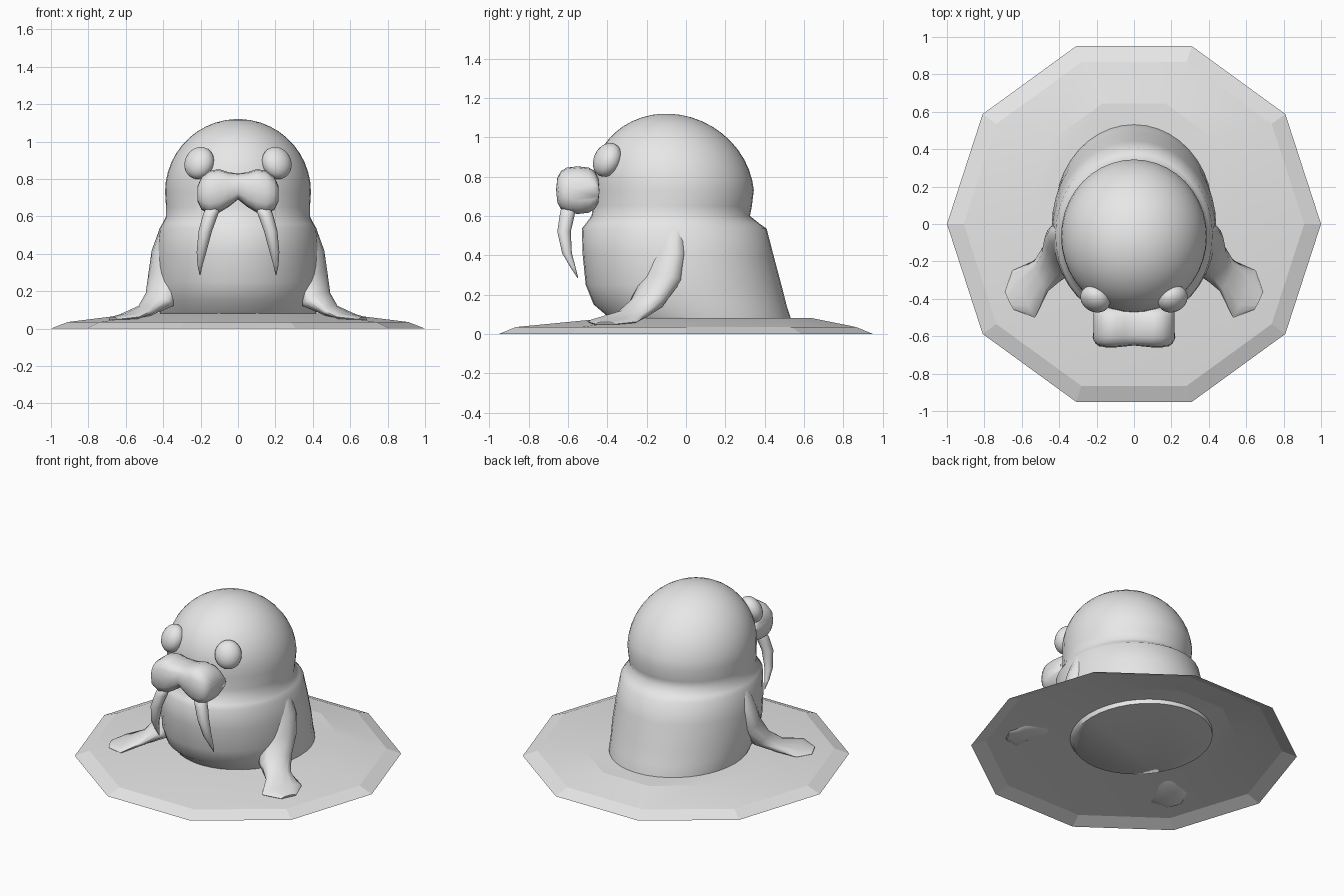
import bpy, bmesh, math
from mathutils import Vector, Matrix

cube = bpy.data.objects.get("Cube")
if cube:
    bpy.data.objects.remove(cube, do_unlink=True)

grey = bpy.data.materials.new("plain_grey")
grey.use_nodes = True
grey.diffuse_color = (0.8, 0.8, 0.8, 1)
grey.node_tree.nodes["Principled BSDF"].inputs["Base Color"].default_value = (0.8, 0.8, 0.8, 1)


def ellipse(centre, u, v, sides, power=1.0):
    """Ring of points about centre spanned by half axes u and v; power < 1 squares it off."""
    c, u, v = Vector(centre), Vector(u), Vector(v)
    soft = lambda t: math.copysign(abs(t) ** power, t)
    angles = [2 * math.pi * i / sides for i in range(sides)]
    return [c + u * soft(math.cos(a)) + v * soft(math.sin(a)) for a in angles]


def loft(name, rings, angle=math.pi, cap_start=True, cap_end=True):
    """Skin equal-sized rings into one mesh object."""
    bm = bmesh.new()
    rows = [[bm.verts.new(p) for p in ring] for ring in rings]
    n = len(rows[0])
    for low, high in zip(rows, rows[1:]):
        for i in range(n):
            j = (i + 1) % n
            bm.faces.new((low[i], low[j], high[j], high[i]))
    if cap_start:
        bm.faces.new(rows[0][::-1])
    if cap_end:
        bm.faces.new(rows[-1])
    bmesh.ops.recalc_face_normals(bm, faces=bm.faces)
    return finish(name, bm, angle)


def finish(name, bm, angle):
    mesh = bpy.data.meshes.new(name)
    bm.to_mesh(mesh)
    bm.free()
    mesh.materials.append(grey)
    ob = bpy.data.objects.new(name, mesh)
    bpy.context.collection.objects.link(ob)
    bpy.ops.object.select_all(action='DESELECT')
    ob.select_set(True)
    bpy.context.view_layer.objects.active = ob
    bpy.ops.object.shade_smooth_by_angle(angle=angle)
    return ob


# Ice floe: open ten-sided shell, its raised top set towards the back
loft("ice_floe", [ellipse((0, y, z), (r, 0, 0), (0, r, 0), 10)
                  for r, y, z in [(1, 0, 0), (0.91, 0, 0.035), (0.55, 0.12, 0.08)]],
     angle=math.radians(10), cap_start=False)

# Torso and neck: height, front y, back y, half width
torso = [(0.05, -0.37, 0.535, 0.41), (0.09, -0.4, 0.53, 0.42), (0.15, -0.47, 0.51, 0.43),
         (0.25, -0.51, 0.485, 0.44), (0.4, -0.525, 0.445, 0.435), (0.535, -0.53, 0.41, 0.42),
         (0.56, -0.51, 0.375, 0.405), (0.6, -0.48, 0.325, 0.385), (0.65, -0.475, 0.335, 0.385)]
rings = [ellipse((0, (f + b) / 2, z), (w, 0, 0), (0, (b - f) / 2, 0), 40)
         for z, f, b, w in torso]

# Head dome continues the same skin
for i in range(12):
    a = math.radians(8 * i)
    a = min(a, math.radians(87))
    s, c = math.sin(a), math.cos(a)
    rings.append(ellipse((0, -0.065 - 0.035 * s, 0.73 + 0.39 * s),
                         (0.39 * c, 0, 0), (0, 0.41 * c, 0), 40))
loft("body", rings, angle=math.radians(70))

# Muzzle: lobed pad, lofted across from one side to the other
half = [(0, 0.69, 0.83, -0.65), (0.05, 0.65, 0.835, -0.655), (0.1, 0.62, 0.852, -0.66),
        (0.15, 0.61, 0.845, -0.66), (0.195, 0.635, 0.81, -0.65), (0.217, 0.68, 0.76, -0.62)]
pads = [(-x, lo, hi, f) for x, lo, hi, f in half[:0:-1]] + half
loft("muzzle", [ellipse((x, (f - 0.44) / 2, (lo + hi) / 2),
                        (0, (f + 0.44) / 2, 0), (0, 0, (hi - lo) / 2), 16, 0.7)
                for x, lo, hi, f in pads], angle=math.radians(60))

# Flipper sections: centre, half width, thickness axis in x and z
flipper = [((0.34, -0.08, 0.52), 0.08, 0.07, 0.02), ((0.36, -0.1, 0.4), 0.11, 0.09, 0.02),
           ((0.375, -0.13, 0.27), 0.12, 0.09, 0.03), ((0.42, -0.2, 0.155), 0.1, 0.06, 0.04),
           ((0.5, -0.28, 0.095), 0.09, 0.015, 0.03), ((0.59, -0.375, 0.062), 0.14, 0.004, 0.02),
           ((0.667, -0.41, 0.05), 0.052, 0.003, 0.012)]
tusk = [(0.125, -0.59, 0.67, 0.04), (0.15, -0.605, 0.6, 0.04), (0.175, -0.62, 0.52, 0.036),
        (0.195, -0.605, 0.41, 0.026), (0.203, -0.575, 0.34, 0.014), (0.203, -0.55, 0.285, 0.002)]

for side, label in [(1, "left"), (-1, "right")]:
    loft(label + "_flipper",
         [ellipse((side * x, y, z), (side * 0.43 * w, 0.9 * w, 0), (side * tx, 0, tz), 12)
          for (x, y, z), w, tx, tz in flipper], angle=math.radians(60))
    loft(label + "_tusk", [ellipse((side * x, y, z), (r, 0, 0), (0, r, 0), 10)
                           for x, y, z, r in tusk])

    # Eye: flattened ball, leaning back and turned outwards
    bm = bmesh.new()
    bmesh.ops.create_uvsphere(bm, u_segments=24, v_segments=14, radius=1)
    place = (Matrix.Translation((side * 0.207, -0.4, 0.885))
             @ Matrix.Rotation(side * math.radians(30), 4, 'Z')
             @ Matrix.Rotation(math.radians(-25), 4, 'X')
             @ Matrix.Diagonal((0.083, 0.065, 0.09, 1)))
    bmesh.ops.transform(bm, matrix=place, verts=bm.verts)
    finish(label + "_eye", bm, math.pi)
